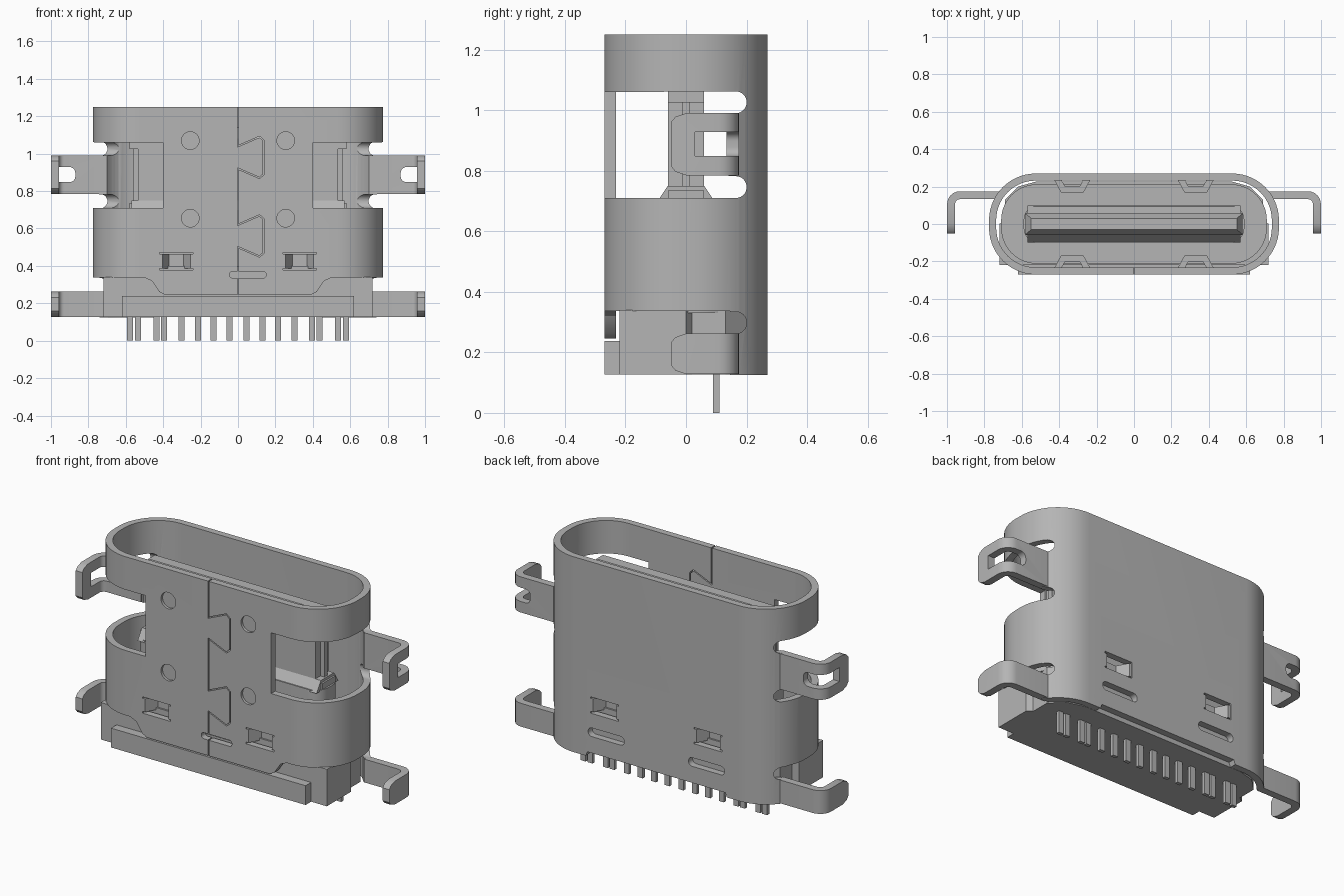
import bpy, bmesh, math
from mathutils import Vector

cube = bpy.data.objects.get("Cube")
if cube:
    bpy.data.objects.remove(cube, do_unlink=True)

grey = bpy.data.materials.new("metal grey")
grey.use_nodes = True
grey.diffuse_color = (0.46, 0.46, 0.46, 1)
grey.node_tree.nodes["Principled BSDF"].inputs["Base Color"].default_value = (0.46, 0.46, 0.46, 1)


def place(axis, u, v, w):
    return {"x": (w, u, v), "y": (u, w, v), "z": (u, v, w)}[axis]


def prism(name, pts, axis, lo, hi):
    """Extrude a flat outline along an axis."""
    bm = bmesh.new()
    low = [bm.verts.new(place(axis, u, v, lo)) for u, v in pts]
    high = [bm.verts.new(place(axis, u, v, hi)) for u, v in pts]
    n = len(pts)
    bm.faces.new(low)
    bm.faces.new(high[::-1])
    for i in range(n):
        j = (i + 1) % n
        bm.faces.new((low[j], low[i], high[i], high[j]))
    bmesh.ops.recalc_face_normals(bm, faces=bm.faces)
    mesh = bpy.data.meshes.new(name)
    bm.to_mesh(mesh)
    bm.free()
    mesh.materials.append(grey)
    ob = bpy.data.objects.new(name, mesh)
    bpy.context.collection.objects.link(ob)
    return ob


def box(name, x0, x1, y0, y1, z0, z1):
    return prism(name, [(x0, y0), (x1, y0), (x1, y1), (x0, y1)], "z", z0, z1)


def rounded(u0, u1, v0, v1, r, n=8):
    """Rounded rectangle outline."""
    pts = []
    corners = ((u1 - r, v1 - r), (u0 + r, v1 - r), (u0 + r, v0 + r), (u1 - r, v0 + r))
    for k, (cu, cv) in enumerate(corners):
        for i in range(n + 1):
            a = math.pi / 2 * (k + i / n)
            pts.append((cu + r * math.cos(a), cv + r * math.sin(a)))
    return pts


def ribbon(path, t):
    """Outline of a strip of thickness t that follows an open path."""
    path = [Vector(p) for p in path]
    left, right = [], []
    for i, p in enumerate(path):
        a = (p - path[i - 1]).normalized() if i else (path[1] - p).normalized()
        b = (path[i + 1] - p).normalized() if i < len(path) - 1 else a
        m = (a + b).normalized()
        off = Vector((-m.y, m.x)) * (t / 2 / max(m.dot(a), 0.3))
        left.append(tuple(p + off))
        right.append(tuple(p - off))
    return left + right[::-1]


def cut(ob, tool, mode="DIFFERENCE"):
    mod = ob.modifiers.new("cut", "BOOLEAN")
    mod.operation, mod.object, mod.solver = mode, tool, "EXACT"
    bpy.context.view_layer.objects.active = ob
    bpy.ops.object.modifier_apply(modifier=mod.name)
    bpy.data.objects.remove(tool, do_unlink=True)


def smooth(ob):
    bpy.ops.object.select_all(action="DESELECT")
    ob.select_set(True)
    bpy.context.view_layer.objects.active = ob
    bpy.ops.object.shade_smooth_by_angle(angle=math.radians(32))


def flip(pts, s):
    return [(s * u, v) for u, v in pts]


# Folded metal shell
shell = prism("shell", rounded(-.775, .775, -.27, .27, .25, 14), "z", .125, 1.25)
cut(shell, prism("bore", rounded(-.737, .737, -.232, .232, .212, 14), "z", 0, 1.4))

# Lower front and sides cut away, leaving a front tongue
right = [(.39, .245), (.42, .26), (.46, .32), (.5, .337), (.9, .337), (.9, 0)]
cut(shell, prism("skirt_cut", right + flip(right, -1)[::-1], "y", -.4, .145))
cut(shell, prism("back_cut", [(-.5, 0), (-.44, .15), (.44, .15), (.5, 0)], "y", .1, .4))

# Side windows and relief slots
for s in (1, -1):
    x0, x1 = sorted((s * .4, s * .9))
    cut(shell, box("window", x0, x1, -.4, .14, .71, 1.06))
    x0, x1 = sorted((s * .55, s * .9))
    for z in (.71, .99, .262):
        cut(shell, prism("slot", rounded(-.1, .2, z, z + .072, .035), "x", x0, x1))

# Dovetail seam on the front
seam = [(0, 1.3), (0, 1.05)]
for z in (.87, .45):
    seam += [(0, z + .17), (.115, z + .22), (.137, z + .2), (.137, z + .02),
             (.115, z), (0, z + .05)]
seam = seam[:1] + seam[2:] + [(0, .2)]
cut(shell, prism("seam_cut", ribbon(seam, .006), "y", -.4, -.15))
cut(shell, prism("seam_slot", rounded(-.045, .15, .335, .37, .016), "y", -.4, -.15))

# Round dimples
for x in (-.255, .255):
    for z in (.655, 1.07):
        cut(shell, prism("dimple", rounded(x - .047, x + .047, z - .047, z + .047, .0469),
                         "y", -.4, -.255))

# Lanced retaining bridges, front and back
for s in (-1, 1):
    for side in (-1, 1):
        x = s * .33
        y0, y1 = sorted((side * .15, side * .4))
        cut(shell, box("lance_cut", x - .09, x + .09, y0, y1, .378, .472))
        path = [(x - .12, .251), (x - .085, .251), (x - .05, .185),
                (x + .05, .185), (x + .085, .251), (x + .12, .251)]
        path = [(u, side * v) for u, v in path]
        prism("retaining_bridge", ribbon(path, .034), "z", .387, .463)
    # Elongated holes low on the back
    cut(shell, prism("low_slot", rounded(s * .32 - .115, s * .32 + .115, .245, .295, .024),
                     "y", .15, .4))
smooth(shell)

# Mounting legs bent forward at both sides
for s in (1, -1):
    name = "left" if s > 0 else "right"
    bend = [(.93 + .048 * math.sin(a * math.pi / 12), .106 + .048 * math.cos(a * math.pi / 12))
            for a in range(7)]
    path = flip([(.71, .154)] + bend + [(.978, -.05)], s)
    for level, z0, z1 in (("lower", .128, .262), ("upper", .785, .99)):
        leg = prism(name + "_" + level + "_leg", ribbon(path, .042), "z", z0 - .1, z1 + .1)
        tip = [(.3, z0), (0, z0), (-.035, z0 + .012), (-.05, z0 + .03),
               (-.05, z1 - .03), (-.035, z1 - .012), (0, z1), (.3, z1)]
        cut(leg, prism("leg_outline", tip, "x", -1.2, 1.2), "INTERSECT")
        if level == "upper":
            x0, x1 = sorted((s * .87, s * 1.2))
            hole = prism("leg_hole", rounded(x0, x1, .848, .928, .03), "y", .03, .3)
            cut(leg, hole)
        smooth(leg)

# Plastic housing: boxy base, rounded upper body and front foot
half = [(.72, -.22), (.72, 0), (.69, .02), (.69, .13), (.62, .2), (.52, .228)]
prism("housing_base", half + flip(half, -1)[::-1], "z", .127, .34)
body = prism("housing_body", rounded(-.71, .71, -.212, .212, .19, 12), "z", .33, .4)
smooth(body)
box("housing_foot", -.62, .62, -.27, -.215, .127, .238)

# Contact tongue with a thick root, side notches and chamfered tip
root = prism("tongue_root", rounded(-.59, .59, -.1, .1, .08), "z", .38, .70)
smooth(root)
prism("root_flare", [(-.1, .69), (.1, .69), (.06, .75), (-.06, .75)], "x", -.57, .57)
tongue = prism("tongue", [(-.06, .7), (.06, .7), (.06, 1.08), (.03, 1.14),
                          (-.03, 1.14), (-.06, 1.08)], "x", -.58, .58)
for s in (1, -1):
    x0, x1 = sorted((s * .535, s * .7))
    cut(tongue, box("notch", x0, x1, -.2, .2, .735, 1.025))
    edge = [(s * .54, 1.0), (s * .62, 1.2), (s * .62, 1.06), (s * .582, 1.06)]
    cut(tongue, prism("tip_chamfer", [(s * .59, 1.07), (s * .59, 1.2), (s * .53, 1.2), (s * .55, 1.14)],
                      "y", -.2, .2))
box("mid_plate", -.56, .56, -.014, .014, .7, 1.04)

# Solder pins
for x in (.045, .13, .215, .302, .395, .437, .535, .578):
    for s in (1, -1):
        box("pin", s * x - .016, s * x + .016, .09, .11, 0, .2)
